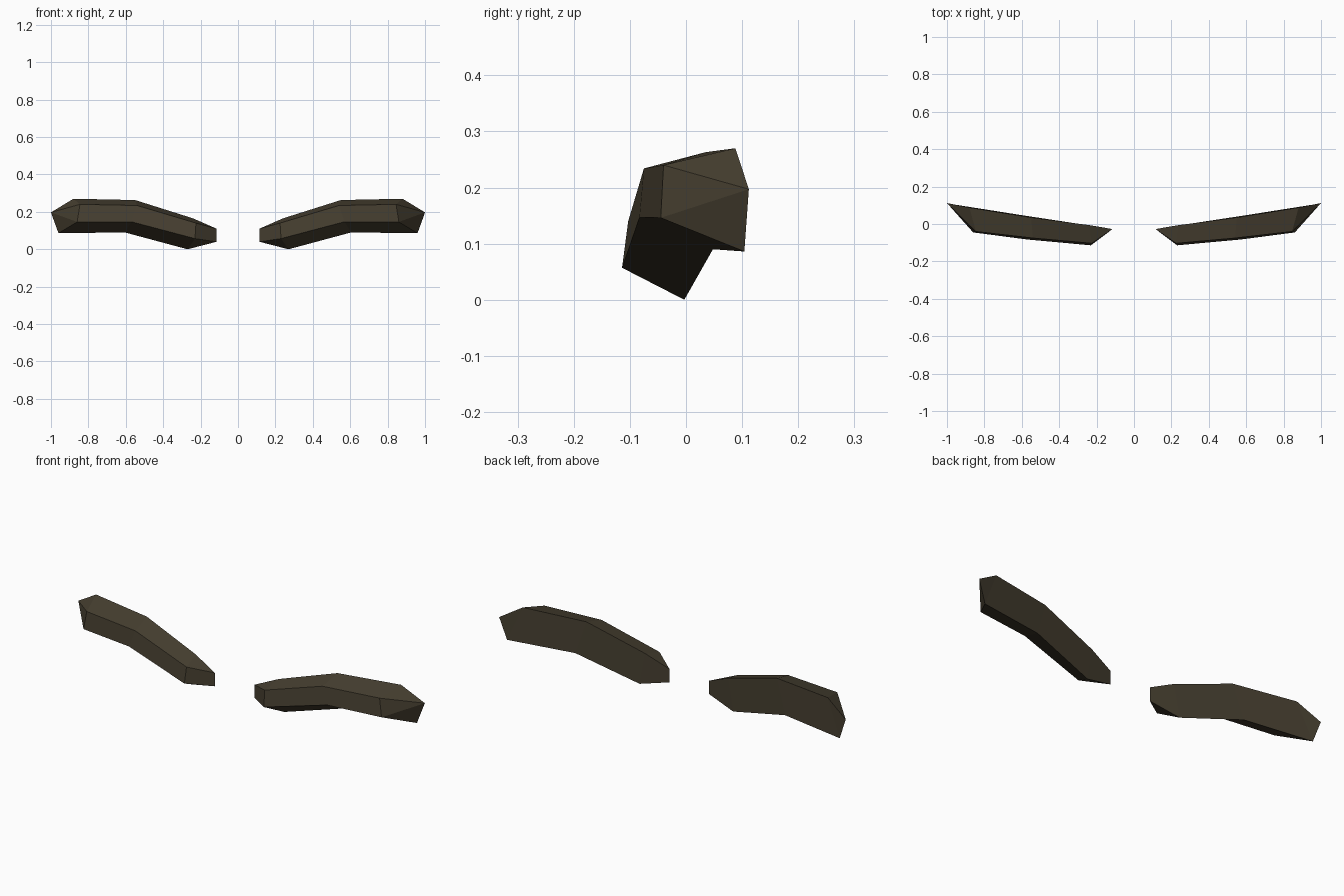
import bpy
import bmesh

if "Cube" in bpy.data.objects:
    bpy.data.objects.remove(bpy.data.objects["Cube"])

# Dark brown hair colour
brown = bpy.data.materials.new("dark_brown")
brown.diffuse_color = (0.062, 0.050, 0.030, 1)
brown.use_nodes = True
brown.node_tree.nodes["Principled BSDF"].inputs["Base Color"].default_value = brown.diffuse_color

# Cross-sections from the nose outwards: front top, front bottom, back bottom, back top
SECTIONS = [
    [(0.225, -0.103, 0.14), (0.23, -0.114, 0.057), (0.27, -0.003, 0.0), (0.24, -0.006, 0.165)],
    [(0.54, -0.075, 0.234), (0.57, -0.083, 0.147), (0.605, 0.048, 0.09), (0.55, 0.035, 0.263)],
    [(0.845, -0.04, 0.24), (0.86, -0.045, 0.146), (0.96, 0.104, 0.086), (0.88, 0.088, 0.27)],
]
INNER_TIP = [(0.115, -0.027, 0.11), (0.115, -0.027, 0.04)]
OUTER_TIP = (1.0, 0.112, 0.197)


def build_brow(name, side):
    bm = bmesh.new()

    def vert(p):
        return bm.verts.new((p[0] * side, p[1], p[2]))

    rings = [[vert(p) for p in s] for s in SECTIONS]
    # Arched body
    for a, b in zip(rings, rings[1:]):
        for i in range(4):
            j = (i + 1) % 4
            bm.faces.new((a[i], a[j], b[j], b[i]))
    # Inner end tapering to a short upright edge
    up, low = [vert(p) for p in INNER_TIP]
    ft, fb, bb, bt = rings[0]
    for f in ((ft, fb, low, up), (ft, up, bt), (fb, bb, low), (bt, up, low, bb)):
        bm.faces.new(f)
    # Outer end tapering to a point
    tip = vert(OUTER_TIP)
    for i in range(4):
        bm.faces.new((rings[-1][i], rings[-1][(i + 1) % 4], tip))
    bmesh.ops.recalc_face_normals(bm, faces=bm.faces)

    mesh = bpy.data.meshes.new(name)
    bm.to_mesh(mesh)
    bm.free()
    mesh.materials.append(brown)
    bpy.context.collection.objects.link(bpy.data.objects.new(name, mesh))


build_brow("right_eyebrow", 1)
build_brow("left_eyebrow", -1)
